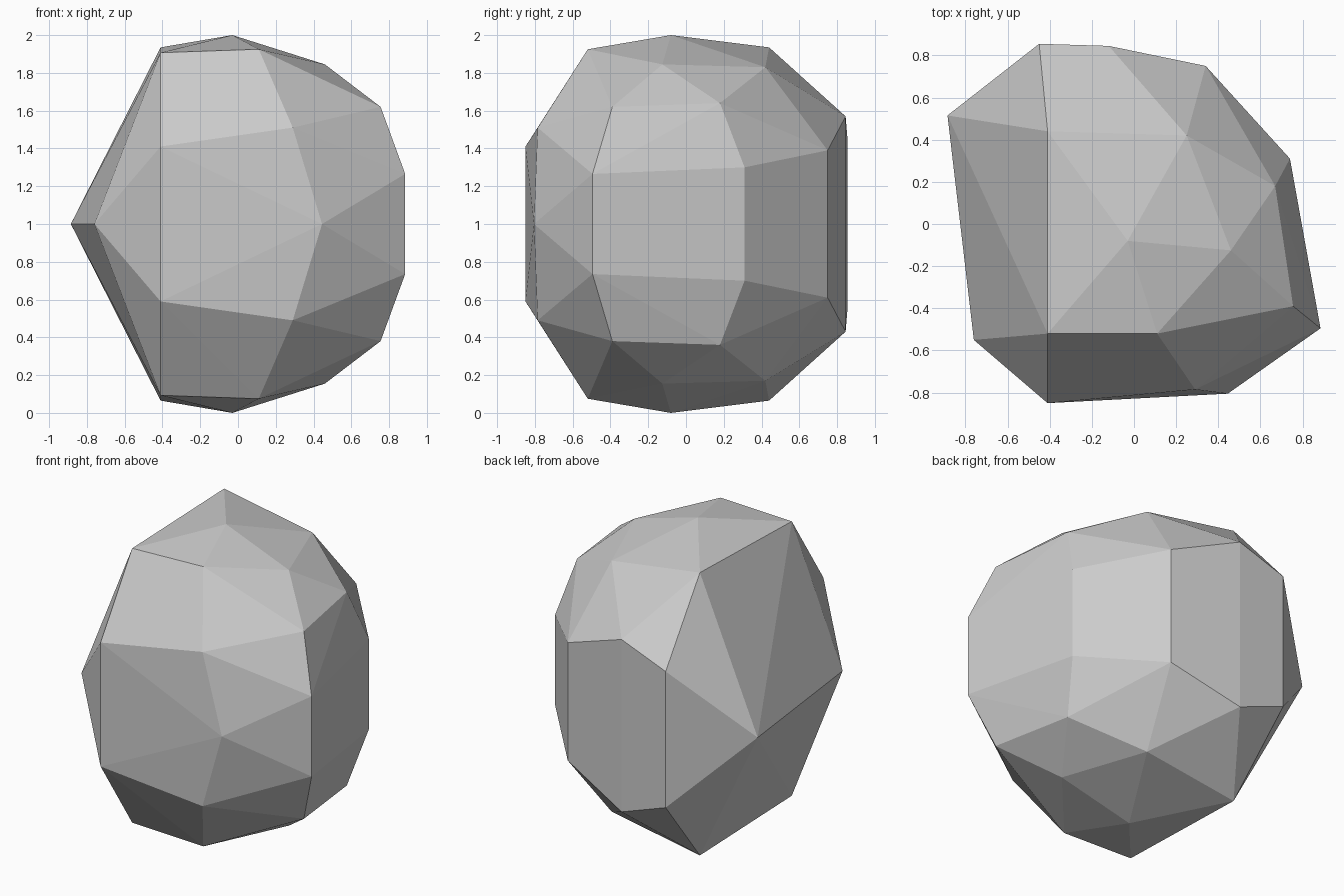
import bpy
import bmesh
import math

default_cube = bpy.data.objects.get("Cube")
if default_cube:
    bpy.data.objects.remove(default_cube, do_unlink=True)

# One plain grey stone material
stone_grey = bpy.data.materials.new("stone grey")
stone_grey.use_nodes = True
colour = (0.6, 0.6, 0.6, 1)
stone_grey.diffuse_color = colour
stone_grey.node_tree.nodes["Principled BSDF"].inputs["Base Color"].default_value = colour

# Corners of the upper half: x, y, and height above the middle plane
middle_height = 1
equator_corners = [(-.885, .515, 0), (-.76, -.55, 0), (.445, -.805, 0)]
side_corners = [
    (-.45, .855, .45), (-.12, .845, .57), (.34, .75, .39), (.74, .31, .3),
    (.885, -.495, .265), (-.41, -.85, .41), (.29, -.785, .51),
]
crown_corners = [
    (-.41, .44, .935), (-.41, -.52, .907), (.11, -.52, .925), (-.03, -.08, 1),
    (.46, -.125, .845), (.25, .42, .83), (.67, .18, .64), (.755, -.39, .62),
]


def build_rock(name, equator, upper, material):
    """Wrap a faceted skin round corners mirrored above and below the middle."""
    bm = bmesh.new()
    for x, y, z in equator:
        bm.verts.new((x, y, middle_height + z))
    for x, y, z in upper:
        for side in (1, -1):
            bm.verts.new((x, y, middle_height + side * z))
    hull = bmesh.ops.convex_hull(bm, input=bm.verts[:])

    # Remove any corner left inside the skin, then merge flat triangle pairs
    loose = [v for v in bm.verts if not v.link_faces]
    bmesh.ops.delete(bm, geom=loose, context="VERTS")
    bmesh.ops.dissolve_limit(bm, angle_limit=math.radians(1),
                             verts=bm.verts[:], edges=bm.edges[:])
    bmesh.ops.recalc_face_normals(bm, faces=bm.faces[:])

    mesh = bpy.data.meshes.new(name)
    bm.to_mesh(mesh)
    bm.free()
    mesh.materials.append(material)
    rock = bpy.data.objects.new(name, mesh)
    bpy.context.collection.objects.link(rock)
    return rock


build_rock("rock", equator_corners, side_corners + crown_corners, stone_grey)
